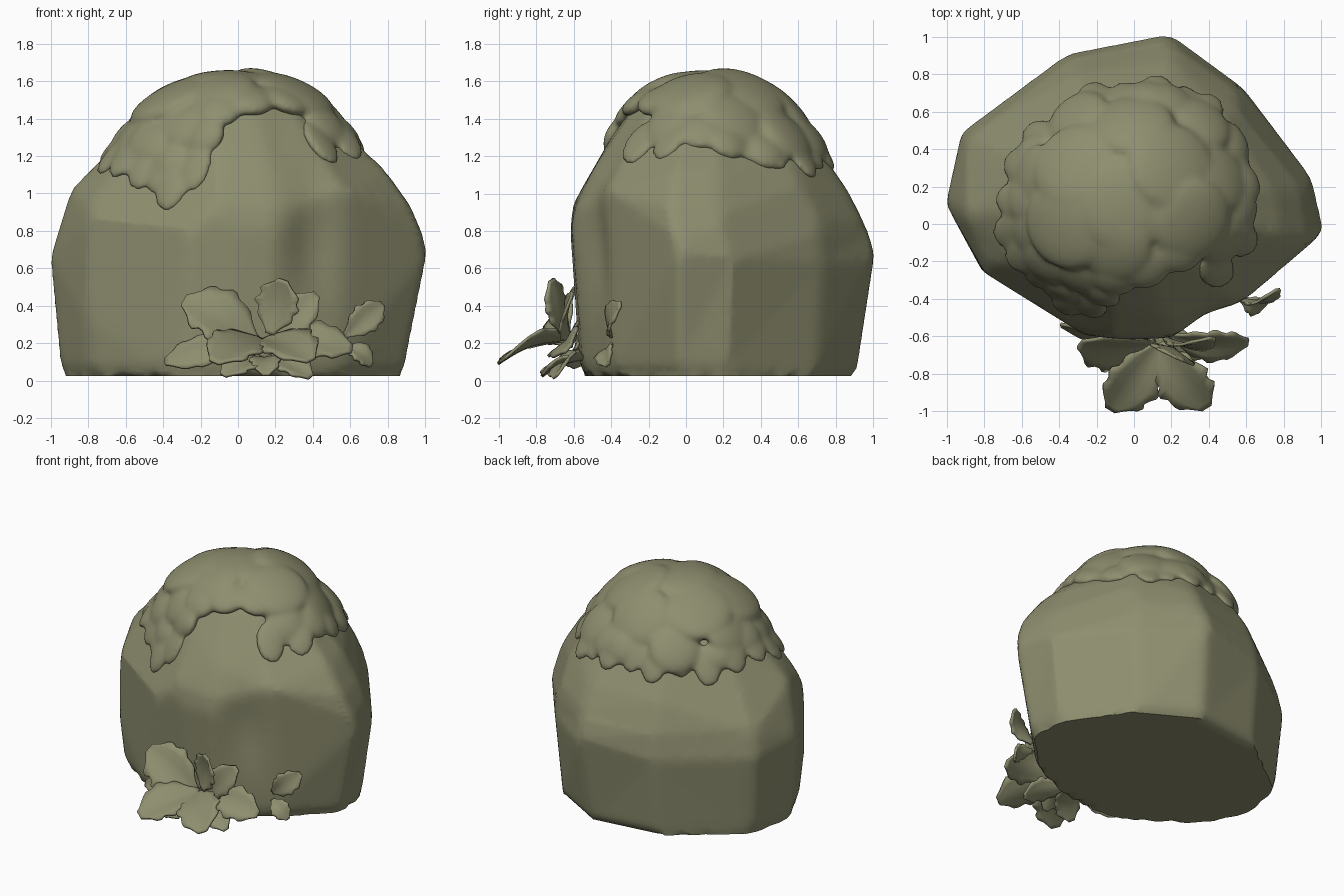
import bpy, bmesh, math, random
from mathutils import Vector, Matrix
from mathutils.bvhtree import BVHTree

if "Cube" in bpy.data.objects:
    bpy.data.objects.remove(bpy.data.objects["Cube"])

random.seed(4)
mat = bpy.data.materials.new("olive stone")
mat.diffuse_color = (0.27, 0.27, 0.16, 1)
mat.use_nodes = True
mat.node_tree.nodes["Principled BSDF"].inputs["Base Color"].default_value = mat.diffuse_color


def make(name, bm, sharp=None):
    me = bpy.data.meshes.new(name)
    bm.to_mesh(me)
    me.shade_smooth()
    if sharp:
        me.set_sharp_from_angle(angle=math.radians(sharp))
    me.materials.append(mat)
    ob = bpy.data.objects.new(name, me)
    bpy.context.collection.objects.link(ob)
    return ob


# Boulder: widest outline scaled to each level, then hulled into facets
outline = [(-1, .1), (-.92, .48), (-.36, .9), (.2, 1), (.58, .72), (.93, .24), (1, -.05),
           (.6, -.41), (.2, -.6), (-.02, -.62), (-.28, -.6), (-.45, -.5), (-.82, -.25)]
# z, x min, x max, y min, y max, roundness
levels = [(.02, -.93, .88, -.54, .92, .45), (.09, -.955, .91, -.57, .935, .4),
          (.37, -.985, .965, -.6, .975, .15), (.65, -1.01, 1.01, -.61, 1.01, 0),
          (.82, -.965, .99, -.63, .985, .05), (.97, -.9, .94, -.62, .88, .15),
          (1.12, -.79, .81, -.53, .79, .3), (1.3, -.62, .61, -.4, .68, .5),
          (1.47, -.44, .44, -.28, .52, .7), (1.58, -.2, .2, -.08, .3, .8)]
bm = bmesh.new()
for z, x0, x1, y0, y1, rnd in levels:
    for px, py in outline:
        u, v = px, (py - .19) / .81
        ln = math.hypot(u, v)
        k = (1 + (1 / ln - 1) * rnd) * (random.uniform(.98, 1.008) if .2 < z < 1.2 else 1)
        u, v = u * k, v * k
        jz = random.uniform(-.05, .05) if .2 < z < 1.2 else 0
        bm.verts.new(((x0 + x1) / 2 + u * (x1 - x0) / 2, (y0 + y1) / 2 + v * (y1 - y0) / 2, z + jz))
bmesh.ops.convex_hull(bm, input=bm.verts[:])
bmesh.ops.delete(bm, geom=[v for v in bm.verts if not v.link_faces], context='VERTS')
# Chipped planes: point, normal
for co, no in [((-.38, -.45, .95), (-.45, -.8, .45)), ((.8, .38, .8), (.8, .55, .3)),
               ((-.62, .66, .85), (-.6, .75, .25)), ((.42, .83, .75), (.55, .8, .2))]:
    cut = bmesh.ops.bisect_plane(bm, geom=bm.verts[:] + bm.edges[:] + bm.faces[:], plane_co=co,
                                 plane_no=Vector(no).normalized(), clear_outer=True)
    rim = [e for e in cut['geom_cut'] if isinstance(e, bmesh.types.BMEdge)]
    if rim:
        bmesh.ops.holes_fill(bm, edges=rim, sides=0)
bmesh.ops.dissolve_limit(bm, angle_limit=math.radians(9), verts=bm.verts[:], edges=bm.edges[:])
bmesh.ops.triangulate(bm, faces=bm.faces[:])
for _ in range(4):
    long_edges = [e for e in bm.edges if e.calc_length() > .06]
    bmesh.ops.subdivide_edges(bm, edges=long_edges, cuts=1, use_grid_fill=True)
    bmesh.ops.triangulate(bm, faces=bm.faces[:])
for _ in range(3):
    bmesh.ops.smooth_vert(bm, verts=bm.verts[:], factor=.5, use_axis_x=True, use_axis_y=True, use_axis_z=True)
# Scooped hollow on the front right
for v in bm.verts:
    q = ((v.co.x - .4) / .13) ** 2 + ((v.co.y + .5) / .3) ** 2 + ((v.co.z - .72) / .35) ** 2
    v.co += Vector((-.3, .95, 0)) * .045 * math.exp(-q)
    v.co.z = .025 if v.co.z < .04 else v.co.z
bmesh.ops.recalc_face_normals(bm, faces=bm.faces[:])
tree = BVHTree.FromBMesh(bm)
make("boulder", bm, 50)
bm.free()

# Moss cap: flattened cushions laid on the boulder and fused
moss = bmesh.new()


def cushion(origin, direction, sx, sy, sz):
    hit, nor, _, _ = tree.ray_cast(Vector(origin), Vector(direction))
    if hit is None:
        return
    if nor.dot(Vector(direction)) > 0:
        nor = -nor
    m = Matrix.Translation(hit) @ nor.to_track_quat('Z', 'Y').to_matrix().to_4x4()
    m = m @ Matrix.Diagonal((sx, sy, sz, 1))
    bmesh.ops.create_icosphere(moss, subdivisions=3, radius=1, matrix=m)


for x, y, r in [(-.05, .1, .26), (.2, .3, .25), (-.3, .3, .25), (0, .52, .22), (.3, .02, .23),
                (-.35, 0, .25), (.45, .25, .2), (-.5, .25, .18), (.05, .68, .13), (.35, .53, .18),
                (.52, .42, .12), (-.3, .56, .18), (-.54, .4, .11), (.56, .08, .13), (.46, -.1, .14),
                (.25, -.12, .15), (-.54, -.05, .15), (-.46, -.2, .15), (-.3, -.26, .15),
                (-.1, -.13, .2), (-.36, -.34, .11), (-.1, -.28, .13), (.58, .22, .12), (.2, .64, .14),
                (-.58, .14, .13), (-.18, -.36, .12), (.06, -.22, .14)]:
    cushion((x, y, 3), (0, 0, -1), r, r, .03 + r * .19)
# Hanging moss tongues: angle round the boulder, centre height
for a, z in [(5, 1.3), (18, 1.28), (32, 1.24), (50, 1.2), (62, 1.24), (78, 1.24), (95, 1.26),
             (112, 1.22), (130, 1.26), (148, 1.2), (165, 1.26), (182, 1.27), (196, 1.21),
             (208, 1.2), (220, 1.15), (230, 1.13), (238, 1.04), (248, 1.14), (318, 1.27), (338, 1.29)]:
    c, s = math.cos(math.radians(a)), math.sin(math.radians(a))
    cushion((3 * c, .15 + 3 * s, z), (-c, -s, 0), .1, .15, .035)
cap = make("moss_cap", moss)
moss.free()
rm = cap.modifiers.new("fuse", 'REMESH')
rm.mode = 'VOXEL'
rm.voxel_size = .016
rm.use_smooth_shade = True
sm = cap.modifiers.new("soften", 'SMOOTH')
sm.factor = .5
sm.iterations = 9


# Leaves: toothed blades with a folded midrib
def leaf(name, base, tip, width, bend=.03, hint=(0, -.6, .8)):
    base, tip = Vector(base), Vector(tip)
    d = tip - base
    side = d.cross(Vector(hint)).normalized()
    nor = side.cross(d).normalized()
    lb = bmesh.new()
    rows, n = [], 16
    for i in range(n + 1):
        t = i / n
        w = width * .5 * max(.08, math.sin(math.pi * min(1, t ** 1.2))) ** .62
        row = []
        for j in range(-3, 4):
            f = j / 3
            ww = w * (1 + (.07 * (-1) ** (i // 2) + random.uniform(-.05, .05)) * (abs(j) == 3))
            h = bend * math.sin(math.pi * t) + .1 * width * abs(f) * math.sin(math.pi * t)
            row.append(lb.verts.new(base + d * t + side * f * ww + nor * h))
        rows.append(row)
    for a, b in zip(rows, rows[1:]):
        for j in range(6):
            lb.faces.new((a[j], a[j + 1], b[j + 1], b[j]))
    ob = make(name, lb)
    lb.free()
    so = ob.modifiers.new("thickness", 'SOLIDIFY')
    so.thickness = .016
    so.offset = 0


leaf("leaf_upper_left", (.1, -.64, .2), (-.29, -.64, .43), .32, hint=(0, -.8, .6))
leaf("leaf_upright", (.17, -.66, .25), (.24, -.72, .54), .24, -.02)
leaf("leaf_front_left", (.13, -.64, .22), (-.13, -.99, .1), .29)
leaf("leaf_front_right", (.13, -.64, .22), (.39, -.98, .11), .29)
leaf("leaf_upper_right", (.17, -.61, .19), (.42, -.61, .46), .2, hint=(0, -1, .2))
leaf("leaf_right", (.2, -.6, .21), (.61, -.63, .17), .23, hint=(0, -.75, .65))
leaf("leaf_left", (.05, -.58, .19), (-.39, -.54, .1), .17, hint=(0, -.9, .4))
leaf("ground_leaf_left", (.14, -.55, .12), (-.08, -.76, .03), .19)
leaf("ground_leaf_middle", (.14, -.55, .12), (.15, -.77, .03), .16)
leaf("ground_leaf_right", (.14, -.55, .12), (.39, -.7, .02), .18)
leaf("sprout_leaf_tall", (.57, -.4, .24), (.77, -.35, .41), .16, hint=(.5, -.7, .35))
leaf("sprout_leaf_low", (.57, -.4, .18), (.71, -.42, .08), .13, hint=(.5, -.7, .4))
